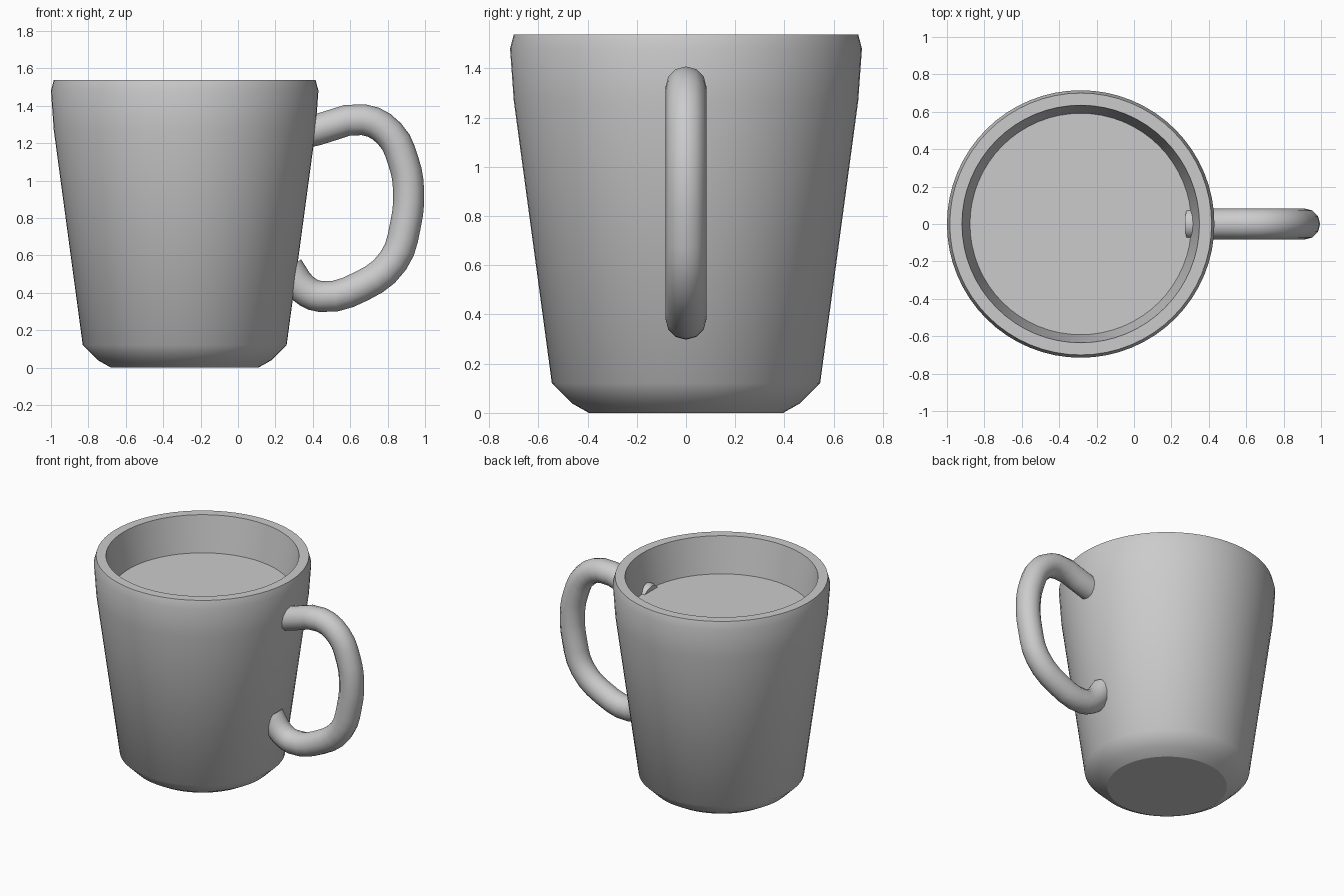
import bpy, bmesh
from math import cos, sin, tau

if "Cube" in bpy.data.objects:
    bpy.data.objects.remove(bpy.data.objects["Cube"])

SIDES = 64
CUP_X = -0.285

# Cup profile: radius, height, sharp ring
profile = [(0.395, 0.0, True), (0.462, 0.038, False), (0.545, 0.12, False),
           (0.70, 1.27, False), (0.715, 1.48, False), (0.70, 1.537, True),
           (0.635, 1.537, True), (0.592, 1.28, True)]

# Cup body, with its inner wall closed by the drink surface
bm = bmesh.new()
rings = [[bm.verts.new((CUP_X + r * cos(tau * i / SIDES), r * sin(tau * i / SIDES), z))
          for i in range(SIDES)] for r, z, _ in profile]
for low, high in zip(rings, rings[1:]):
    for i in range(SIDES):
        j = (i + 1) % SIDES
        bm.faces.new((low[i], low[j], high[j], high[i])).smooth = True
bm.faces.new(rings[0][::-1])
bm.faces.new(rings[-1])
for ring, (_, _, sharp) in zip(rings, profile):
    for i in range(SIDES):
        bm.edges.get((ring[i], ring[(i + 1) % SIDES])).smooth = not sharp
mesh = bpy.data.meshes.new("cup_body")
bm.to_mesh(mesh)
bm.free()
bpy.context.collection.objects.link(bpy.data.objects.new("cup_body", mesh))

# Handle: round tube along a smooth path in the xz plane
path = [(0.29, 1.24), (0.42, 1.27), (0.67, 1.325), (0.81, 1.25), (0.885, 1.10),
        (0.912, 0.95), (0.895, 0.76), (0.83, 0.57), (0.66, 0.435),
        (0.44, 0.38), (0.345, 0.425), (0.27, 0.53)]
curve = bpy.data.curves.new("handle", 'CURVE')
curve.dimensions = '3D'
curve.bevel_depth = 0.083
curve.bevel_resolution = 4
curve.resolution_u = 3
curve.use_fill_caps = True
spline = curve.splines.new('BEZIER')
spline.bezier_points.add(len(path) - 1)
for point, (x, z) in zip(spline.bezier_points, path):
    point.co = (x, 0, z)
    point.handle_left_type = point.handle_right_type = 'AUTO'
handle = bpy.data.objects.new("handle", curve)
bpy.context.collection.objects.link(handle)
bpy.context.view_layer.objects.active = handle
handle.select_set(True)
bpy.ops.object.convert(target='MESH')
bpy.ops.object.shade_smooth_by_angle(angle=0.9)
